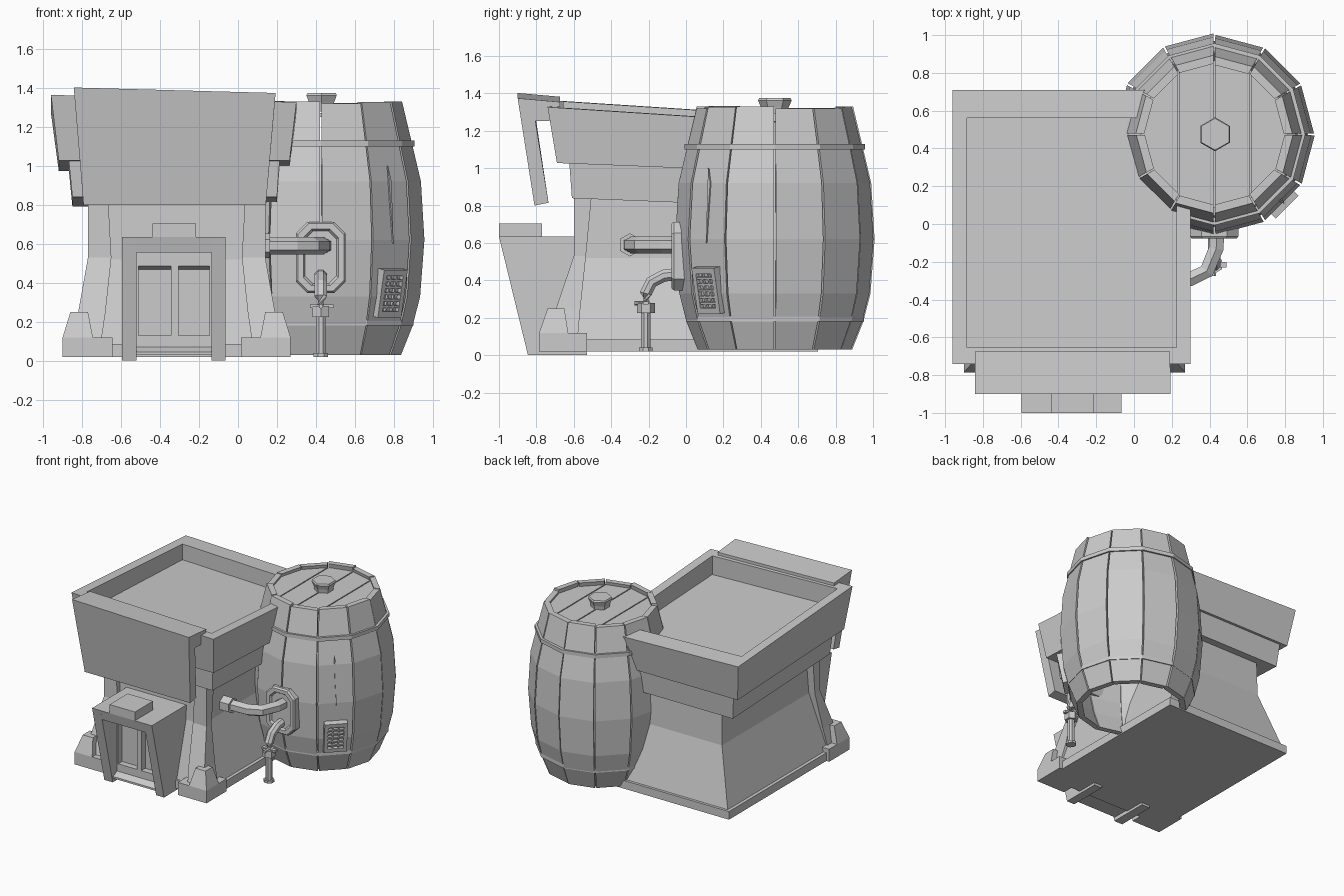
import bpy, bmesh, math, random
from mathutils import Vector, Matrix, Euler

random.seed(4)
if "Cube" in bpy.data.objects:
    bpy.data.objects.remove(bpy.data.objects["Cube"])

grey = bpy.data.materials.new("plain grey")
grey.use_nodes = True
grey.diffuse_color = (0.6, 0.6, 0.6, 1)
grey.node_tree.nodes["Principled BSDF"].inputs["Base Color"].default_value = (0.6, 0.6, 0.6, 1)


def finish(name, bm, matrix=None):
    bmesh.ops.recalc_face_normals(bm, faces=bm.faces)
    mesh = bpy.data.meshes.new(name)
    bm.to_mesh(mesh)
    bm.free()
    mesh.materials.append(grey)
    ob = bpy.data.objects.new(name, mesh)
    bpy.context.collection.objects.link(ob)
    if matrix:
        ob.matrix_world = matrix
    return ob


def loft(name, sections, caps=True, matrix=None):
    """Skin a list of equal-sized point rings."""
    bm = bmesh.new()
    rings = [[bm.verts.new(p) for p in s] for s in sections]
    n = len(rings[0])
    for a, b in zip(rings, rings[1:]):
        for i in range(n):
            j = (i + 1) % n
            bm.faces.new((a[i], a[j], b[j], b[i]))
    if caps:
        bm.faces.new(rings[0])
        bm.faces.new(rings[-1])
    return finish(name, bm, matrix)


def rect(x0, x1, y0, y1, z, sx=0.0, sy=0.0):
    """Rectangle at height z, sloping by sx and sy."""
    return [(x, y, z - sx * (x - MID) - sy * y)
            for x, y in ((x0, y0), (x1, y0), (x1, y1), (x0, y1))]


def box(name, x0, x1, y0, y1, z0, z1, matrix=None):
    return loft(name, [rect(x0, x1, y0, y1, z0), rect(x0, x1, y0, y1, z1)], matrix=matrix)


def prism(name, profile, x0, x1):
    return loft(name, [[(x, y, z) for y, z in profile] for x in (x0, x1)])


def ring(r, z, n=12, centre=(0, 0), turn=0.0):
    return [(centre[0] + r * math.cos(turn + math.tau * i / n),
             centre[1] + r * math.sin(turn + math.tau * i / n), z) for i in range(n)]


def tube(name, path, r, n=8):
    pts = [Vector(p) for p in path]
    rings = []
    for i, p in enumerate(pts):
        d = pts[min(i + 1, len(pts) - 1)] - pts[max(i - 1, 0)]
        q = d.to_track_quat('Z', 'Y')
        rings.append([p + q @ Vector(c) for c in ring(r, 0, n, turn=math.pi / n)])
    return loft(name, rings)


MID = -0.315   # centre line of the stove body

# Plinth and flared body
box("plinth", MID - .56, MID + .56, -.70, .705, .02, .085)
loft("body", [rect(MID - hx, MID + hx, -hy, hy, z)
              for z, hx, hy in ((.08, .535, .685), (.52, .40, .565), (.90, .395, .555))])

# Front corner pillars and feet
pillar = [(.08, .39, .545, .75, .58), (.25, .365, .505, .695, .565),
          (.53, .335, .455, .60, .535), (.90, .355, .455, .60, .50)]
for side, label in ((1, "left"), (-1, "right")):
    def pair(a, b):
        return sorted((MID + side * a, MID + side * b))
    loft(label + "_pillar", [rect(*pair(inner, outer), -front, -back, z)
                             for z, inner, outer, front, back in pillar])
    box(label + "_foot", *pair(.33, .585), -.785, -.53, .02, .12)
    loft(label + "_foot_cap", [rect(*pair(.43, .585), -.785, -.63, .12),
                               rect(*pair(.455, .545), -.74, -.65, .25)])

# Sloping top: lower tier and tray
loft("lower_tier", [rect(-.85, .20, -.61, .62, .815, 0, .04),
                    rect(-.87, .215, -.625, .64, 1.02, 0, .04)])
loft("tray", [rect(-.92, .265, -.69, .66, 1.0, 0, .04),
              rect(-.96, .30, -.74, .71, 1.297, .03, .065),
              rect(-.885, .225, -.655, .56, 1.297, .03, .065),
              rect(-.885, .225, -.655, .56, 1.16, .03, .045)])

# Leaning front board hooked over the tray
hook = [(-.90, 1.388), (-.675, 1.368), (-.675, 1.345), (-.73, 1.33),
        (-.73, 1.265), (-.805, 1.265), (-.735, .815), (-.81, .80)]
board = []
for side in (-1, 1):
    board.append([(MID - .01 + side * (.468 + .085 * (z - .8)),
                   y, z - side * .014 * (z > 1)) for y, z in hook])
loft("front_board", board)

# Fire door hood with slanted posts
for label, x0, x1 in (("right", -.595, -.52), ("left", -.135, -.065)):
    prism(label + "_hood_post", [(-1, .635), (-.56, .635), (-.53, 0), (-.845, 0)], x0, x1)
prism("hood_top", [(-1, .635), (-.56, .635), (-.56, .555), (-.98, .555)], -.52, -.135)
box("hood_block", -.44, -.215, -1, -.77, .635, .705)
prism("hood_sill", [(-.84, .03), (-.84, .045), (-.78, .075), (-.6, .075), (-.6, .03)], -.52, -.135)

# Fire door with two recessed panels
box("door_back", -.52, -.135, -.74, -.60, .05, .56)
for x0, x1 in ((-.52, -.51), (-.345, -.305), (-.145, -.135)):
    box("door_stile", x0, x1, -.79, -.73, .05, .56)
box("door_bottom_rail", -.52, -.135, -.79, -.73, .05, .13)
prism("door_top_rail", [(-.79, .485), (-.79, .56), (-.73, .56), (-.73, .465)], -.52, -.135)

# Barrel staves around an inner shell
CX, CY = .425, .475
barrel = [(.41, .03), (.47, .18), (.508, .33), (.53, .62), (.512, .92), (.465, 1.12), (.415, 1.325)]
for i in range(12):
    a0, a1 = math.tau * i / 12 + .010, math.tau * (i + 1) / 12 - .010
    puff, lift = random.uniform(-.004, .004), random.uniform(-.008, .008)
    rows = []
    for r, z in barrel:
        r += puff
        rows.append([(CX + q * math.cos(a), CY + q * math.sin(a), z + lift * (z > 1.3))
                     for q, a in ((r, a0), (r, a1), (r - .045, a1), (r - .045, a0))])
    loft("stave", rows)
loft("barrel_shell", [ring(r - .035, z, centre=(CX, CY)) for r, z in barrel[:-1]], caps=False)

# Hoops
for label, r, z in (("lower", .476, .18), ("upper", .482, 1.10)):
    loft(label + "_hoop", [ring(q, h, centre=(CX, CY)) for q, h in
                           ((.44, z), (r, z), (r, z + .03), (.44, z + .03))], caps=False)

# Lid planks cut from a disc, with a backing and a knob
edges = [-.42, -.19, 0, .19, .42]
for a, b in zip(edges, edges[1:]):
    bm = bmesh.new()
    bm.faces.new([bm.verts.new(p) for p in ring(.39, 1.27, centre=(CX, CY))])
    for x, s in ((a + .004, 1), (b - .004, -1)):
        bmesh.ops.bisect_plane(bm, geom=bm.verts[:] + bm.edges[:] + bm.faces[:],
                               plane_co=(CX + x, 0, 0), plane_no=(s, 0, 0), clear_inner=True)
    top = bmesh.ops.extrude_face_region(bm, geom=bm.faces[:])["geom"]
    bmesh.ops.translate(bm, vec=(0, 0, .025),
                        verts=[v for v in top if isinstance(v, bmesh.types.BMVert)])
    finish("lid_plank", bm)
loft("lid_backing", [ring(.39, z, centre=(CX, CY)) for z in (1.25, 1.272)])
loft("lid_knob", [ring(r, z, 6, (CX + .004, CY), math.pi / 6) for r, z in
                  ((.065, 1.28), (.074, 1.325), (.09, 1.362), (.084, 1.374))])


# Octagonal pipe plate with a raised rim
def octagon(w, h, c, y):
    return [(CX + x, y, .53 + z) for x, z in ((w, h - c), (w - c, h), (c - w, h), (-w, h - c),
                                              (-w, c - h), (c - w, -h), (w - c, -h), (w, c - h))]


loft("pipe_plate", [octagon(.128, .183, .06, .03), octagon(.128, .183, .06, -.065),
                    octagon(.118, .173, .055, -.078), octagon(.09, .145, .043, -.078),
                    octagon(.08, .135, .04, -.062)])

# Pipe from body to barrel
tube("feed_pipe", [(.05, -.30, .59), (.30, -.29, .59), (.385, -.25, .59),
                   (.435, -.13, .59), (.44, -.04, .59)], .045, 6)
tube("feed_flange", [(.06, -.30, .59), (.165, -.30, .59)], .062, 6)

# Tap
TY = -.215
tube("tap_pipe", [(CX, -.04, .435), (CX, -.12, .425), (CX, -.185, .39),
                  (CX, TY, .33), (CX, TY, .27)], .035)
tube("tap_spout", [(CX, TY, .28), (CX, TY, .03)], .027)
tube("tap_lip", [(CX, TY, .02), (CX, TY, .04)], .04)
tube("tap_collar", [(CX, TY, .225), (CX, TY, .28)], .048, 6)
box("tap_handle", CX - .055, CX + .065, TY - .015, TY + .015, .27, .288)
tube("tap_pin", [(CX, TY, .279), (CX, TY - .06, .279)], .012, 6)

# Grille and split on the front left stave, built in the stave's own frame
diag = math.radians(45)


def on_stave(r, z, tilt):
    spot = Vector((CX + r * math.sin(diag), CY - r * math.cos(diag), z))
    return Matrix.Translation(spot) @ Euler((tilt, 0, diag)).to_matrix().to_4x4()


m = on_stave(.485, .35, .19)
box("grille_back", -.085, .085, -.015, .03, -.125, .125, m)
for s in (-1, 1):
    box("grille_side", *sorted((s * .085, s * .058)), -.038, 0, -.125, .125, m)
    box("grille_end", -.06, .06, -.038, 0, *sorted((s * .125, s * .093)), m)
    box("grille_upright", s * .022 - .005, s * .022 + .005, -.03, 0, -.093, .093, m)
for k in range(5):
    box("grille_bar", -.058, .058, -.033, -.01, -.075 + k * .034, -.062 + k * .034, m)
loft("stave_split", [[(x, y, z) for x, z in ((-.008, .2), (.012, .12), (.004, -.2), (-.004, 0))]
                     for y in (-.004, .004)], matrix=on_stave(.506, .80, -.068))
